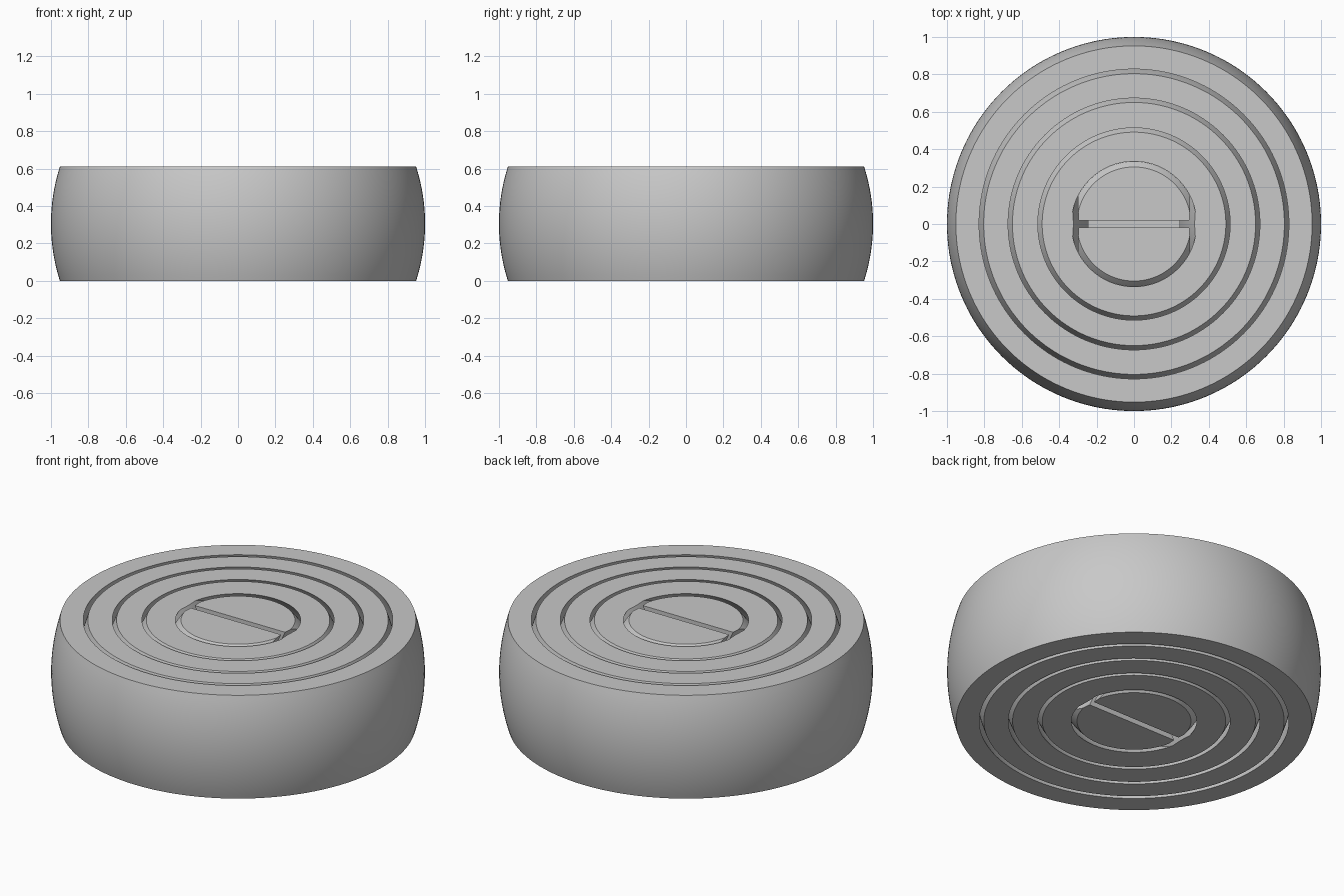
import bpy, bmesh, math
from mathutils import Matrix, Vector

default = bpy.data.objects.get("Cube")
if default:
    bpy.data.objects.remove(default, do_unlink=True)

HALF = 0.305          # half of the height
SEGMENTS = 160
GREY = (0.58, 0.58, 0.58, 1)

mat = bpy.data.materials.new("plain grey")
mat.use_nodes = True
mat.diffuse_color = GREY
mat.node_tree.nodes["Principled BSDF"].inputs["Base Color"].default_value = GREY


def add_object(name, bm):
    bmesh.ops.recalc_face_normals(bm, faces=bm.faces)
    mesh = bpy.data.meshes.new(name)
    bm.to_mesh(mesh)
    bm.free()
    mesh.materials.append(mat)
    obj = bpy.data.objects.new(name, mesh)
    bpy.context.collection.objects.link(obj)
    obj.location.z = HALF
    return obj


def arc(rim, steps=20):
    """Spherical wall that has radius rim at the top and bottom planes."""
    ball = math.hypot(rim, HALF)
    top = math.asin(HALF / ball)
    angles = [top * (2 * i / steps - 1) for i in range(steps + 1)]
    return [(ball * math.cos(a), ball * math.sin(a)) for a in angles]


def lathe(name, outer, inner=None):
    """Slice of a ball, hollowed by a smaller ball when inner is given."""
    profile = arc(outer)
    profile += arc(inner)[::-1] if inner else [(0, HALF), (0, -HALF)]
    bm = bmesh.new()
    verts = [bm.verts.new((r, 0, z)) for r, z in profile]
    edges = [bm.edges.new((verts[i - 1], verts[i])) for i in range(len(verts))]
    bmesh.ops.spin(bm, geom=verts + edges, cent=(0, 0, 0), axis=(0, 0, 1),
                   angle=2 * math.pi, steps=SEGMENTS)
    bmesh.ops.remove_doubles(bm, verts=bm.verts, dist=1e-5)
    return add_object(name, bm)


def pivot_cone(name, side, tip):
    """Cone on the x axis, pointing at the centre."""
    length = 0.6 - tip
    bm = bmesh.new()
    turn = Matrix.Rotation(-side * math.pi / 2, 4, 'Y')
    shift = Matrix.Translation(Vector((side * (tip + length / 2), 0, 0)))
    bmesh.ops.create_cone(bm, cap_ends=True, segments=96, radius1=2 * length,
                          radius2=0, depth=length, matrix=shift @ turn)
    return add_object(name, bm)


def slot_block(name, side, depth=0.1):
    bm = bmesh.new()
    size = Matrix.Diagonal((1.2, 0.037, 2 * depth, 1))
    bmesh.ops.create_cube(bm, size=1, matrix=Matrix.Translation((0, 0, side * HALF)) @ size)
    return add_object(name, bm)


def cut(obj, cutter):
    cutter.hide_render = True
    mod = obj.modifiers.new("cut", 'BOOLEAN')
    mod.operation = 'DIFFERENCE'
    mod.solver = 'EXACT'
    mod.object = cutter
    bpy.context.view_layer.objects.active = obj
    bpy.ops.object.modifier_apply(modifier=mod.name)
    bpy.data.objects.remove(cutter, do_unlink=True)


# Three plain nested rings
parts = [lathe("outer_ring", 0.9525, 0.828),
         lathe("second_ring", 0.804, 0.673),
         lathe("third_ring", 0.65, 0.514)]

# Inner ring with cone pivots left standing in its round cavity
inner_ring = lathe("inner_ring", 0.491)
bm = bmesh.new()
bmesh.ops.create_uvsphere(bm, u_segments=SEGMENTS, v_segments=80,
                          radius=math.hypot(0.335, HALF))
cavity = add_object("cavity_cutter", bm)
for side in (-1, 1):
    cut(cavity, pivot_cone("pivot_cutter", side, 0.172))
cut(inner_ring, cavity)

# Core with matching dents and a slot on each flat face
core = lathe("core", 0.305)
for side in (-1, 1):
    cut(core, pivot_cone("dent_cutter", side, 0.1425))
    cut(core, slot_block("slot_cutter", side))
parts += [inner_ring, core]

# Smooth round walls, sharp rims
bpy.ops.object.select_all(action='DESELECT')
for part in parts:
    part.select_set(True)
bpy.context.view_layer.objects.active = core
bpy.ops.object.shade_smooth_by_angle(angle=math.radians(30))
